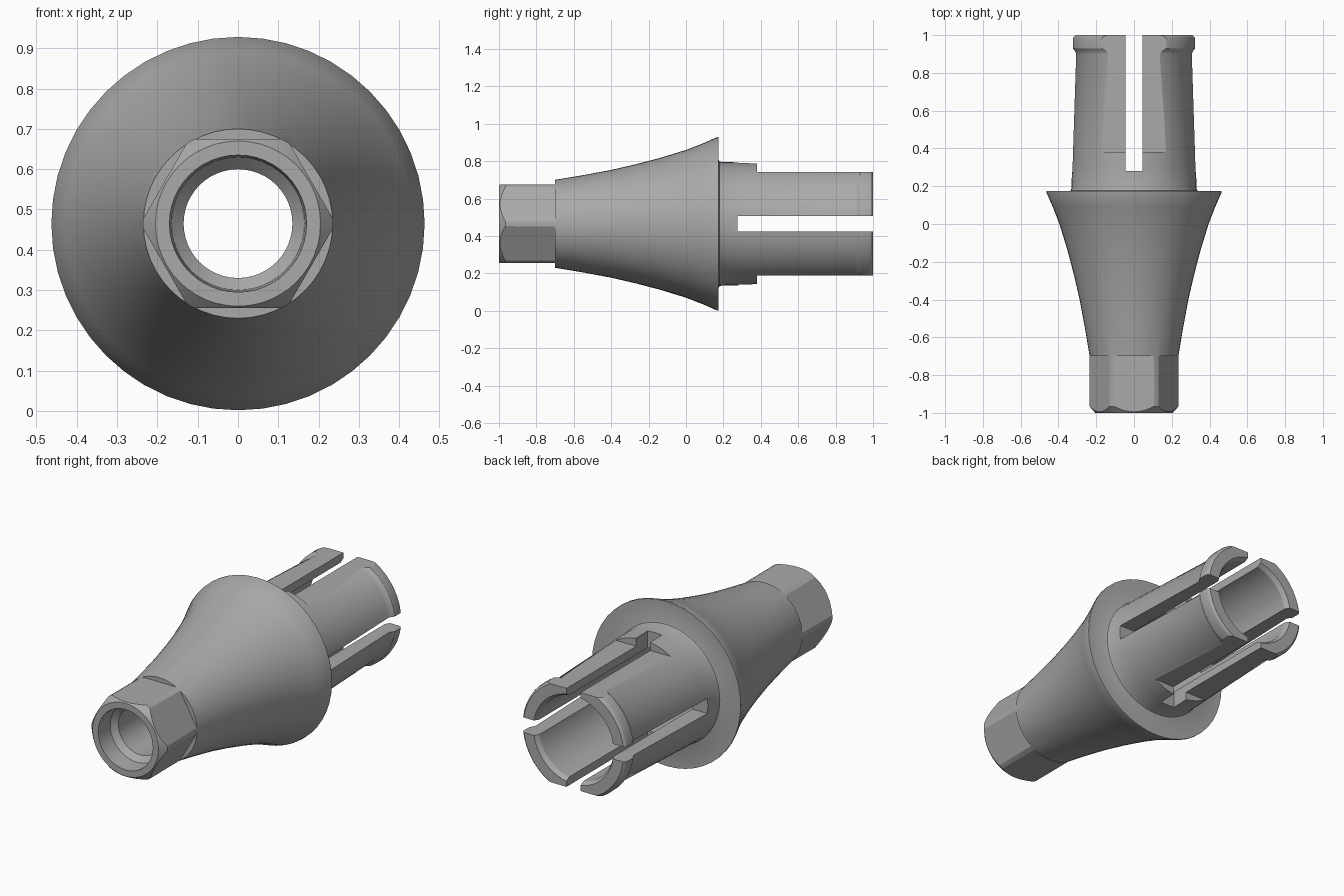
import bpy, bmesh, math
from mathutils import Matrix, Vector

CENTRE_Z = 0.465
SEGMENTS = 48

if "Cube" in bpy.data.objects:
    bpy.data.objects.remove(bpy.data.objects["Cube"], do_unlink=True)

metal = bpy.data.materials.new("satin grey metal")
metal.use_nodes = True
grey = (0.4, 0.4, 0.4, 1)
metal.diffuse_color = grey
metal.node_tree.nodes["Principled BSDF"].inputs["Base Color"].default_value = grey


def lathe(name, profile):
    """Revolve a closed (radius, y) profile around the long axis."""
    bm = bmesh.new()
    rings = []
    for i in range(SEGMENTS):
        a = 2 * math.pi * i / SEGMENTS
        rings.append([bm.verts.new((r * math.cos(a), y, CENTRE_Z + r * math.sin(a)))
                      for r, y in profile])
    n = len(profile)
    for i, ring in enumerate(rings):
        following = rings[(i + 1) % SEGMENTS]
        for j in range(n):
            k = (j + 1) % n
            bm.faces.new((ring[j], ring[k], following[k], following[j]))
    bmesh.ops.recalc_face_normals(bm, faces=bm.faces)
    mesh = bpy.data.meshes.new(name)
    bm.to_mesh(mesh)
    bm.free()
    obj = bpy.data.objects.new(name, mesh)
    bpy.context.collection.objects.link(obj)
    mesh.materials.append(metal)
    return obj


def cut_box(target, low, high, angle=0):
    """Subtract a box, given about the long axis and turned around it."""
    low, high = Vector(low), Vector(high)
    bm = bmesh.new()
    bmesh.ops.create_cube(bm, size=1)
    bmesh.ops.scale(bm, vec=high - low, verts=bm.verts)
    bmesh.ops.translate(bm, vec=(low + high) / 2, verts=bm.verts)
    bm.transform(Matrix.Translation((0, 0, CENTRE_Z)) @ Matrix.Rotation(angle, 4, 'Y'))
    mesh = bpy.data.meshes.new("cutter")
    bm.to_mesh(mesh)
    bm.free()
    mesh.materials.append(metal)
    cutter = bpy.data.objects.new("cutter", mesh)
    bpy.context.collection.objects.link(cutter)
    mod = target.modifiers.new("cut", 'BOOLEAN')
    mod.operation, mod.solver, mod.object = 'DIFFERENCE', 'EXACT', cutter
    bpy.context.view_layer.update()
    graph = bpy.context.evaluated_depsgraph_get()
    result = bpy.data.meshes.new_from_object(target.evaluated_get(graph))
    target.modifiers.clear()
    target.data = result
    bpy.data.objects.remove(cutter, do_unlink=True)


# Flared collar, rear sleeve with lip, and stepped through-bore
flare = [(0.235, -0.7), (0.26, -0.55), (0.288, -0.4), (0.318, -0.27),
         (0.352, -0.14), (0.395, 0), (0.43, 0.09), (0.463, 0.165)]
sleeve = [(0.463, 0.175), (0.342, 0.175), (0.335, 0.178), (0.331, 0.19), (0.328, 0.3),
          (0.309, 0.9), (0.315, 0.915), (0.326, 0.93), (0.327, 0.975),
          (0.323, 0.99), (0.312, 1)]
bore = [(0.25, 1), (0.235, 0.975), (0.235, -0.2), (0.135, -0.26),
        (0.135, -0.87), (0.165, -0.9), (0.17, -1)]
body = lathe("abutment_body", [(0.205, -1), (0.236, -0.965)] + flare + sleeve + bore)

# Six wrench flats on the front
for i in range(6):
    cut_box(body, (-0.3, -1.1, 0.21), (0.3, -0.7, 0.4), i * math.pi / 3)

# Upper and lower flats on the sleeve
for i in range(2):
    cut_box(body, (-0.4, 0.38, 0.277), (0.4, 1.1, 0.5), i * math.pi)

# Crossed slots that split the sleeve into four fingers
cut_box(body, (-0.044, 0.28, -0.5), (0.044, 1.1, 0.5))
cut_box(body, (-0.5, 0.275, -0.042), (0.5, 1.1, 0.042))

bpy.ops.object.select_all(action='DESELECT')
body.select_set(True)
bpy.context.view_layer.objects.active = body
bpy.ops.object.shade_smooth_by_angle(angle=math.radians(25))
